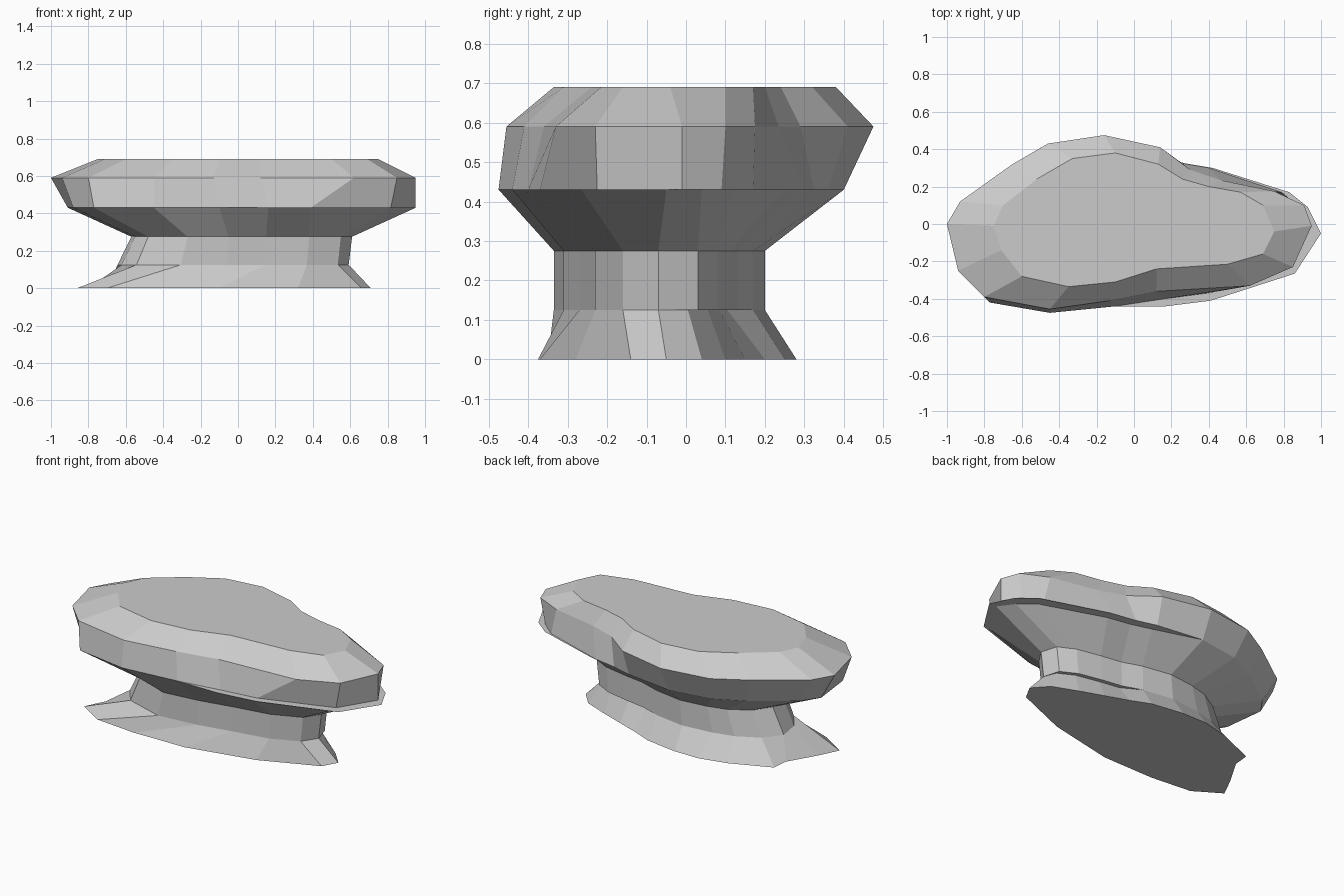
import bpy, bmesh

# Outlines run counter-clockwise from the right tip, matched point for point
top = [(.75, -.04), (.69, .10), (.57, .17), (.40, .20), (.26, .24), (.13, .32),
       (-.10, .38), (-.33, .35), (-.52, .24), (-.70, .10), (-.75, -.01), (-.71, -.14),
       (-.60, -.28), (-.35, -.335), (-.10, -.31), (.12, -.24), (.50, -.215), (.69, -.16)]
rim = [(.95, -.01), (.91, .10), (.75, .175), (.46, .235), (.30, .29), (.14, .41),
       (-.16, .475), (-.46, .43), (-.65, .32), (-.93, .12), (-1, 0), (-.94, -.25),
       (-.80, -.39), (-.45, -.455), (-.13, -.41), (.12, -.36), (.62, -.33), (.85, -.23)]
ledge = [(1, -.05), (.93, .09), (.83, .17), (.42, .30), (.27, .325), (.14, .36),
         (-.16, .40), (-.42, .36), (-.60, .27), (-.84, .10), (-.91, 0), (-.88, -.25),
         (-.77, -.42), (-.45, -.475), (-.10, -.44), (.17, -.44), (.41, -.41), (.86, -.265)]
neck = [(.61, -.07), (.58, .03), (.48, .08), (.33, .11), (.20, .13), (.08, .17),
        (-.10, .20), (-.27, .18), (-.38, .15), (-.50, .08), (-.57, -.02), (-.55, -.15),
        (-.48, -.26), (-.27, -.335), (-.05, -.31), (.15, -.27), (.38, -.23), (.55, -.16)]
foot = [(.71, -.05), (.63, .04), (.48, .10), (.34, .15), (.20, .20), (.08, .25),
        (-.12, .28), (-.28, .28), (-.45, .24), (-.69, .14), (-.70, .04), (-.80, -.13),
        (-.86, -.25), (-.70, -.35), (-.44, -.375), (-.10, -.37), (.32, -.28), (.66, -.14)]


def vary(outline, right=1.0, left=1.0, back=0.0, front=0.0):
    """Stretch each end in x and shift the right half's back and front in y."""
    out = []
    for x, y in outline:
        shift = (back if y > 0 else front) if x > .1 else 0
        out.append((x * (right if x > 0 else left), y + shift))
    return out


def loft(name, levels):
    bm = bmesh.new()
    rings = [[bm.verts.new((x, y, z)) for x, y in o] for z, o in levels]
    n = len(rings[0])
    for lo, hi in zip(rings, rings[1:]):
        for i in range(n):
            j = (i + 1) % n
            bm.faces.new((lo[i], lo[j], hi[j], hi[i]))
    bm.faces.new(rings[0][::-1])
    bm.faces.new(rings[-1])
    me = bpy.data.meshes.new(name)
    bm.to_mesh(me)
    bm.free()
    ob = bpy.data.objects.new(name, me)
    bpy.context.collection.objects.link(ob)
    return ob


# Flared foot, its top slightly smaller than the neck at the back right
neck_low = vary(neck, right=.97, left=1.13)
loft("flared_foot", [(0, foot), (.125, vary(neck_low, back=-.025))])

# Neck opening out to the ledge
loft("neck_and_bowl", [(.125, neck_low), (.275, neck),
                       (.43, vary(ledge, right=.95, back=-.05))])

# Slab with a thin ledge underneath and a bevelled top
loft("upper_slab", [(.43, ledge), (.43, vary(ledge, right=.95, front=.04)),
                    (.59, rim), (.69, top)])
